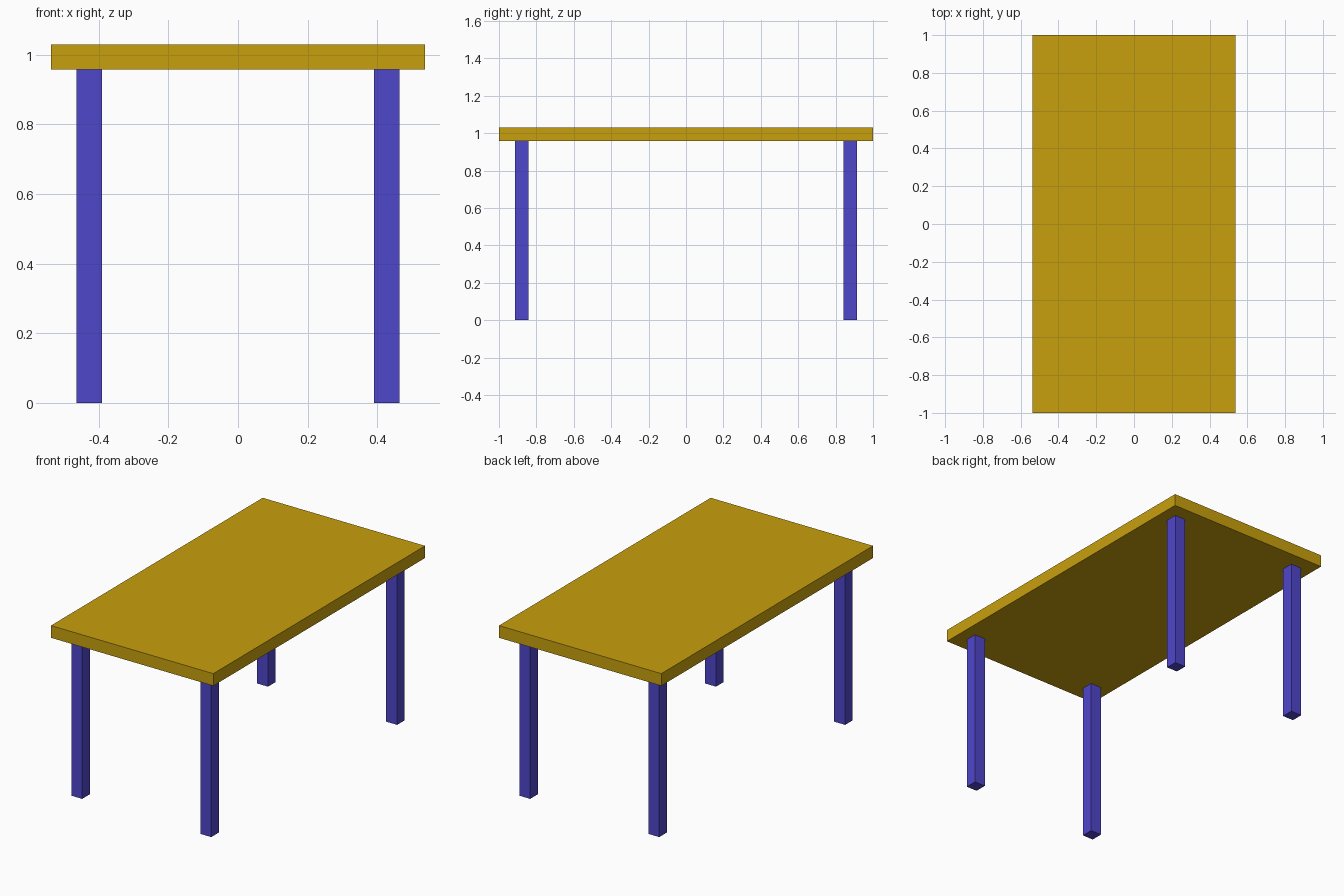
import bpy

if "Cube" in bpy.data.objects:
    bpy.data.objects.remove(bpy.data.objects["Cube"])


def material(name, color):
    mat = bpy.data.materials.new(name)
    mat.diffuse_color = (*color, 1.0)
    mat.use_nodes = True
    mat.node_tree.nodes["Principled BSDF"].inputs["Base Color"].default_value = mat.diffuse_color
    return mat


def box(name, center, size, mat):
    bpy.ops.mesh.primitive_cube_add(size=1, location=center)
    obj = bpy.context.object
    obj.name = name
    obj.scale = size
    bpy.ops.object.transform_apply(location=False, rotation=False, scale=True)
    obj.data.materials.append(mat)
    return obj


gold = material("gold", (0.578, 0.352, 0.004))
blue = material("blue", (0.078, 0.063, 0.597))

HEIGHT, LEG_HEIGHT, LEG_WIDTH = 1.03, 0.957, 0.072

# Table top slab
thickness = HEIGHT - LEG_HEIGHT
box("table_top", (0, 0, LEG_HEIGHT + thickness / 2), (1.074, 2.0, thickness), gold)

# Four square legs, inset from the corners
for y_name, y in (("front", -0.878), ("back", 0.878)):
    for x_name, x in (("left", -0.427), ("right", 0.427)):
        box(f"{y_name}_{x_name}_leg", (x, y, LEG_HEIGHT / 2),
            (LEG_WIDTH, LEG_WIDTH, LEG_HEIGHT), blue)
